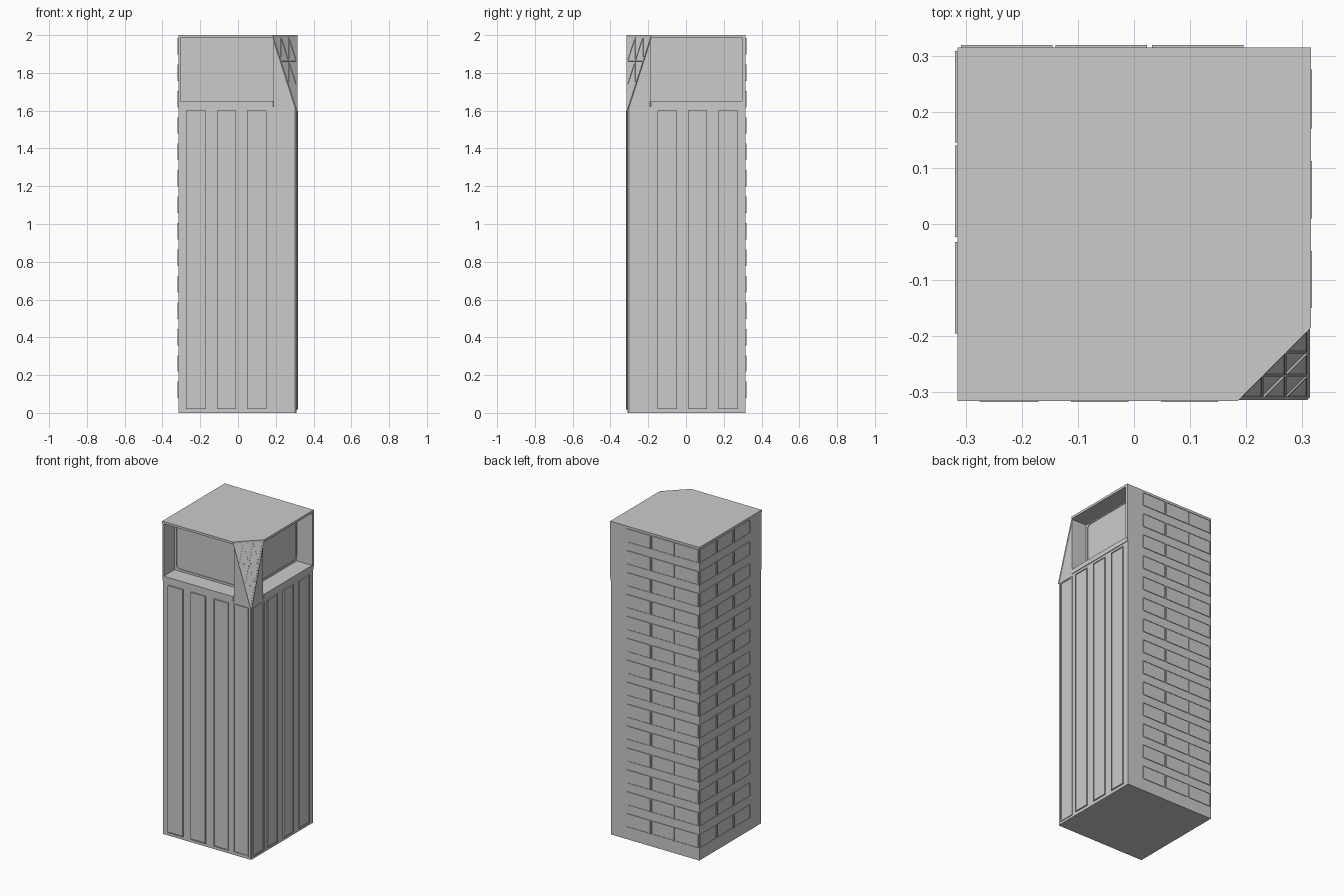
import bpy, bmesh, math
from mathutils import Vector, Matrix

if "Cube" in bpy.data.objects:
    bpy.data.objects.remove(bpy.data.objects["Cube"])

# Mirror across the tower's diagonal: front <-> right, back <-> left
DIAG = Matrix(((0, -1, 0, 0), (-1, 0, 0, 0), (0, 0, 1, 0), (0, 0, 0, 1)))


def finish(bm, name, mirror=False):
    bmesh.ops.recalc_face_normals(bm, faces=bm.faces)
    me = bpy.data.meshes.new(name)
    bm.to_mesh(me)
    bpy.context.collection.objects.link(bpy.data.objects.new(name, me))
    if mirror:
        bmesh.ops.transform(bm, matrix=DIAG, verts=bm.verts)
        bmesh.ops.reverse_faces(bm, faces=bm.faces)
        me2 = bpy.data.meshes.new(name + "_side")
        bm.to_mesh(me2)
        bpy.context.collection.objects.link(bpy.data.objects.new(name + "_side", me2))
    bm.free()


def hull(name, pts, mirror=False):
    bm = bmesh.new()
    for p in pts:
        bm.verts.new(p)
    bmesh.ops.convex_hull(bm, input=bm.verts)
    bmesh.ops.dissolve_limit(bm, angle_limit=0.001, verts=bm.verts, edges=bm.edges)
    finish(bm, name, mirror)


def prism(name, outline, z0, z1, mirror=False):
    hull(name, [(x, y, z) for x, y in outline for z in (z0, z1)], mirror)


def box(name, x0, x1, y0, y1, z0, z1, mirror=False):
    prism(name, [(x0, y0), (x1, y0), (x1, y1), (x0, y1)], z0, z1, mirror)


def framed(bm, x0, x1, z0, z1, y_in, y_out, rim, sink, r=0):
    """Raised plate in an x-z plane with a sunken middle; r rounds the corners."""
    pts = []
    for i, (cx, cz) in enumerate([(x1 - r, z1 - r), (x0 + r, z1 - r),
                                  (x0 + r, z0 + r), (x1 - r, z0 + r)]):
        for k in range(7 if r else 1):
            a = math.radians(90 * i + 15 * k)
            pts.append((cx + r * math.cos(a), cz + r * math.sin(a)))
    inner = [bm.verts.new((x, y_in, z)) for x, z in pts]
    outer = [bm.verts.new((x, y_out, z)) for x, z in pts]
    n = len(pts)
    faces = [bm.faces.new(inner)]
    front = bm.faces.new(outer)
    for i in range(n):
        j = (i + 1) % n
        faces.append(bm.faces.new((inner[i], inner[j], outer[j], outer[i])))
    bmesh.ops.recalc_face_normals(bm, faces=faces + [front])
    bmesh.ops.inset_region(bm, faces=[front], thickness=rim, depth=0)
    res = bmesh.ops.extrude_discrete_faces(bm, faces=[front])
    s = sink if y_out < y_in else -sink
    bmesh.ops.translate(bm, verts=res["faces"][0].verts[:], vec=(0, s, 0))


W = 0.315
F = -0.309            # front facade plane

# Main shaft with a slightly blunted front right corner
prism("shaft", [(-W, F), (0.303, F), (0.309, -0.303), (0.309, W), (-W, W)], 0, 1.62)
prism("ledge", [(-W, -0.313), (0.185, -0.313), (0.185, -0.185),
                (0.313, -0.185), (0.313, W), (-W, W)][:2] +
      [(0.309, -0.19), (0.313, -0.185), (0.313, W), (-W, W)], 1.62, 1.65)

# Recessed upper storey, thin end walls and roof with cut corner
box("upper_core", -W, 0.205, -0.205, W, 1.62, 1.99)
box("end_wall", -W, -0.305, -0.313, -0.2, 1.62, 1.99, True)
box("rear_skin", -W, W, 0.3, W, 1.64, 1.99)
prism("roof", [(-W, -W), (0.185, -W), (W, -0.185), (W, W), (-W, W)], 1.985, 2.0)

# Corner pier with a sloping triangular facet
tip = Vector((0.309, -0.309, 1.61))
ta = Vector((0.187, -0.309, 1.99))
tb = Vector((0.309, -0.187, 1.99))
hull("corner_pier", [tip, ta, tb, (0.187, -0.187, 1.99), (0.187, -0.187, 1.61),
                     (0.187, -0.309, 1.61), (0.309, -0.187, 1.61)])

# Triangulated lattice on the facet
normal = (tb - tip).cross(ta - tip).normalized()
if normal.y > 0:
    normal = -normal
bm = bmesh.new()


def bar(a, b, w):
    d = b - a
    side = d.cross(normal).normalized()
    m = Matrix((side * w, d, normal * 0.006)).transposed().to_4x4()
    m.translation = (a + b) / 2
    bmesh.ops.create_cube(bm, size=1, matrix=m)


N = 3
for tri in ((tip, ta, tb), (ta, tb, tip), (tb, tip, ta)):
    p, q, s = tri
    bar(q, s, 0.008)
    for k in range(1, N):
        t = k / N
        bar(p.lerp(q, t), p.lerp(s, t), 0.004)
finish(bm, "corner_lattice")

# Large rounded windows of the upper storey
bm = bmesh.new()
framed(bm, -0.295, 0.175, 1.66, 1.98, -0.2, -0.209, 0.006, 0.004, 0.03)
finish(bm, "upper_window", True)

# Tall vertical panels on front and right
bm = bmesh.new()
for x0, x1 in ((-0.275, -0.17), (-0.112, -0.01), (0.048, 0.15)):
    framed(bm, x0, x1, 0.02, 1.6, -0.3, -0.317, 0.006, 0.004)
framed(bm, 0.183, 0.29, 0.015, 1.605, -0.3, -0.314, 0.012, 0.004)
finish(bm, "tall_panels", True)

# Rows of near-flush windows on back and left
bm = bmesh.new()
for row in range(14):
    z1 = 1.985 - row * 0.14
    for x0 in (-0.308, -0.14, 0.032):
        framed(bm, x0, x0 + 0.163, z1 - 0.087, z1, 0.31, 0.319, 0.005, 0.003)
finish(bm, "rear_windows", True)
